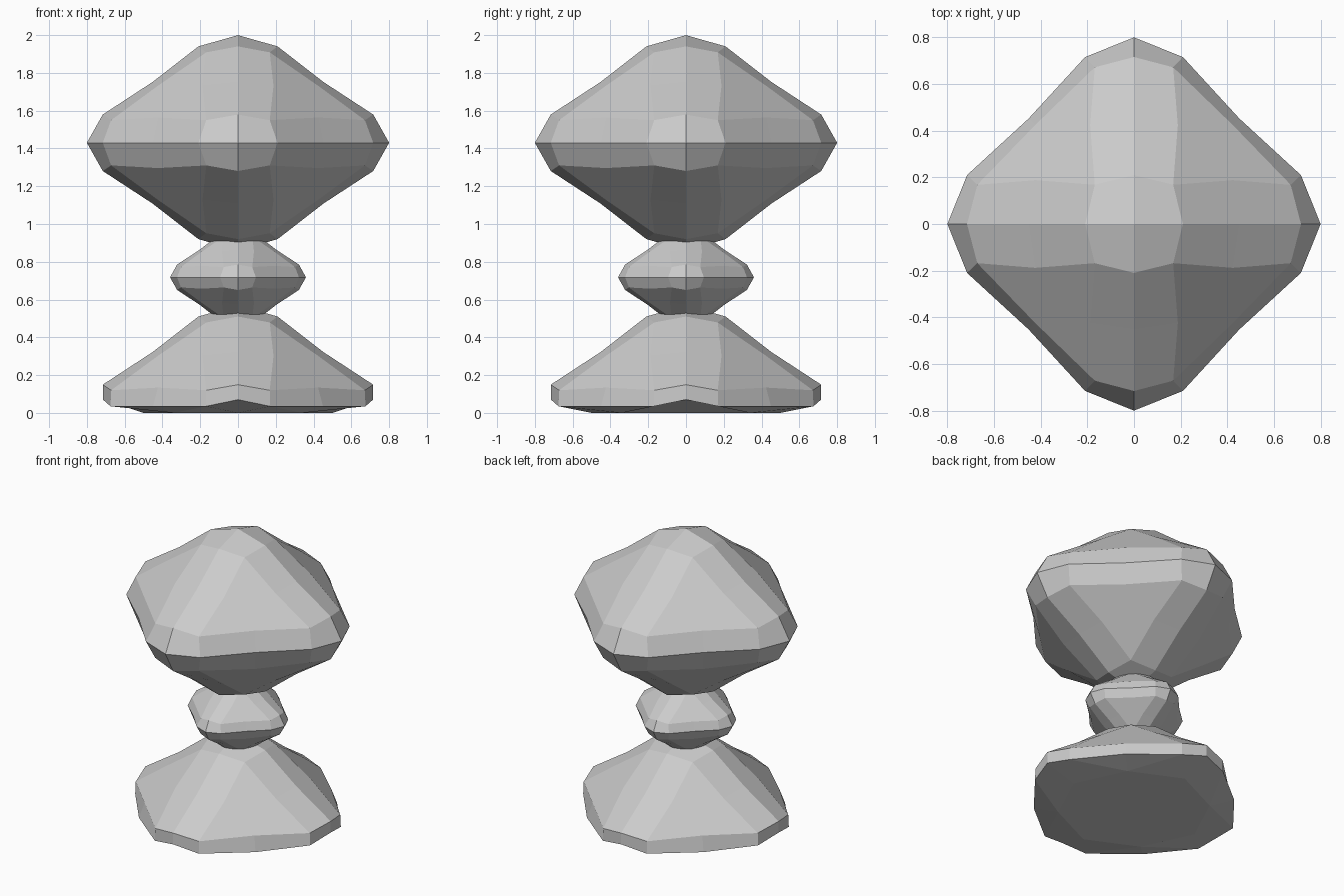
import bpy, bmesh
from itertools import product

if "Cube" in bpy.data.objects:
    bpy.data.objects.remove(bpy.data.objects["Cube"])

# Key points of one octant of the faceted lump (unit size); a = axis it leans to
def spot(a, b, va, vb, vc):
    p = [vc, vc, vc]
    p[a], p[b] = va, vb
    return tuple(p)

def pole(i):      return spot(i, (i + 1) % 3, 1, 0, 0)
def edge(i, j):   return spot(i, j, 0.895, 0.262, 0)
def mid(i, j):    return spot(i, j, 0.565, 0.565, 0)
def corner(i):    return spot(i, (i + 1) % 3, 0.84, 0.21, 0.21)
def inner(i, j):  return spot(i, j, 0.53, 0.53, 0.235)
CENTRE = (0.42, 0.42, 0.42)

def octant_faces():
    faces = []
    for i in range(3):
        j, k = (i + 1) % 3, (i + 2) % 3
        faces.append([pole(i), edge(i, j), corner(i), edge(i, k)])
        faces.append([edge(i, j), mid(i, j), inner(i, j), corner(i)])
        faces.append([edge(i, k), corner(i), inner(i, k), mid(i, k)])
        faces.append([corner(i), inner(i, j), CENTRE, inner(i, k)])
    return faces

# Mirror a patch of faces into a closed flat-shaded object
def build(name, faces, z, z_signs):
    bm = bmesh.new()
    for sx, sy, sz in product((1, -1), (1, -1), z_signs):
        for f in faces:
            bm.faces.new([bm.verts.new((x * sx, y * sy, h * sz)) for x, y, h in f])
    bmesh.ops.remove_doubles(bm, verts=bm.verts, dist=0.0005)
    bmesh.ops.recalc_face_normals(bm, faces=bm.faces)
    me = bpy.data.meshes.new(name)
    bm.to_mesh(me)
    bm.free()
    ob = bpy.data.objects.new(name, me)
    ob.location.z = z
    bpy.context.collection.objects.link(ob)

def scaled(r, h):
    return [[(x * r, y * r, z * h) for x, y, z in f] for f in octant_faces()]

# Head and neck: full lumps
build("head", scaled(0.8, 0.57), 1.43, (1, -1))
build("neck", scaled(0.36, 0.257), 0.718, (1, -1))

# Base: upper half lump with its rim pulled in to a short wall
px, py = (0.715, 0, 0.07), (0, 0.715, 0.07)
ex, ey = (0.675, 0.17, 0.035), (0.17, 0.675, 0.035)
m = (0.45, 0.45, 0.035)
rim = {pole(0): px, pole(1): py, edge(0, 1): ex, edge(1, 0): ey, mid(0, 1): m}
base = [[rim.get(p, (p[0] * 0.8, p[1] * 0.8, p[2] * 0.57)) for p in f]
        for f in octant_faces()]

# Base underside: sloped border around a flat foot
rx, ry, rm = (0.5, 0, 0), (0, 0.5, 0), (0.34, 0.34, 0)
base += [[px, ex, rm, rx], [ex, m, rm], [m, ey, rm], [ey, py, ry, rm],
         [(0, 0, 0), rx, rm, ry]]
build("base", base, 0, (1,))
